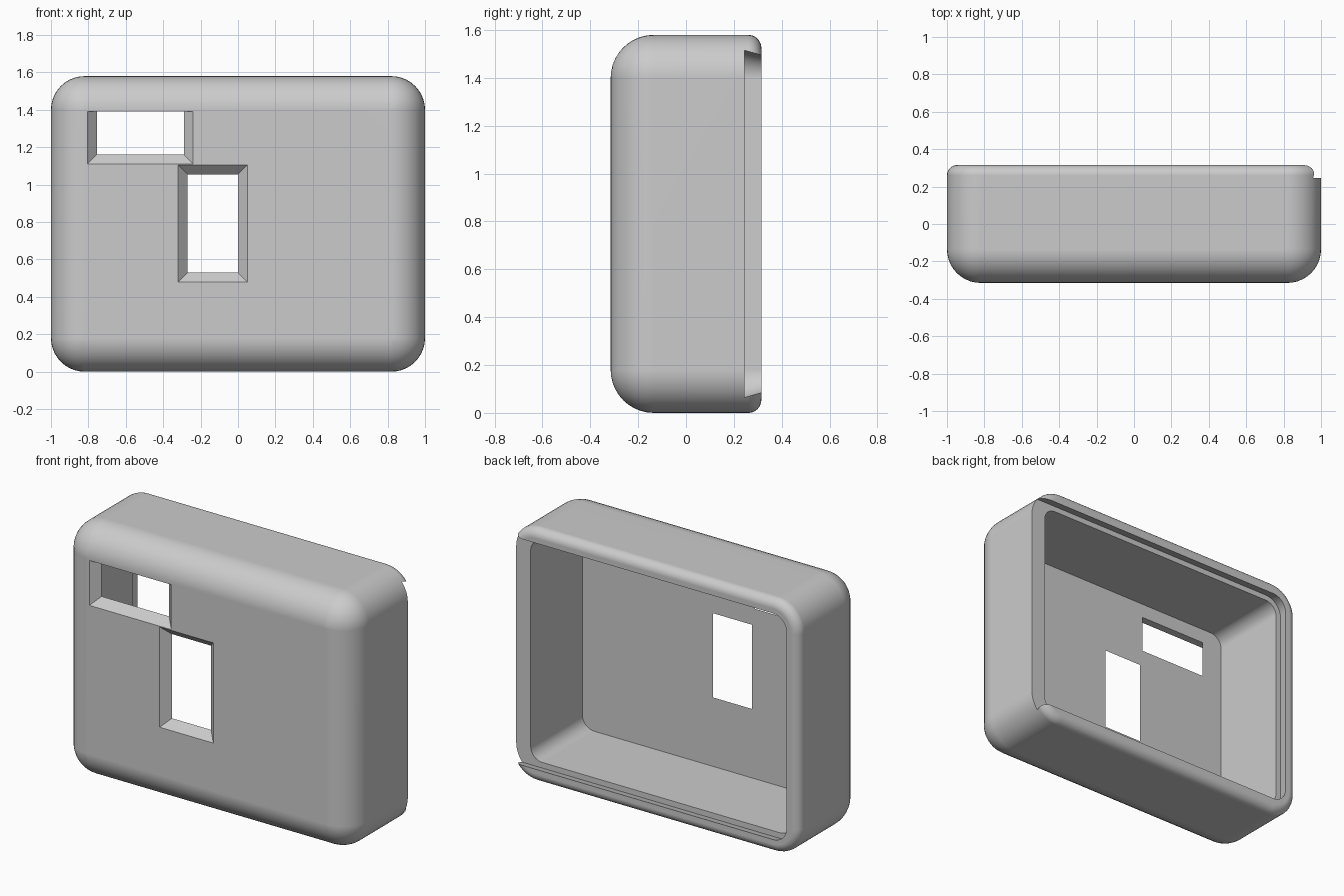
import bpy, bmesh, math

cube = bpy.data.objects.get("Cube")
if cube:
    bpy.data.objects.remove(cube, do_unlink=True)

HEIGHT, DEPTH = 1.58, 0.315      # full height, half depth
R, BACK_R = 0.18, 0.055          # front and corner radius, back edge radius
STEPS = 10

grey = bpy.data.materials.new("light_grey_plastic")
grey.use_nodes = True
grey.diffuse_color = (0.6, 0.6, 0.6, 1)
grey.node_tree.nodes["Principled BSDF"].inputs["Base Color"].default_value = (0.6, 0.6, 0.6, 1)


def ring(x0, x1, z0, z1, r, y):
    """Rounded rectangle outline in the plane at depth y."""
    if r <= 0:
        return [(x1, y, z1), (x0, y, z1), (x0, y, z0), (x1, y, z0)]
    pts = []
    corners = [(x1 - r, z1 - r), (x0 + r, z1 - r), (x0 + r, z0 + r), (x1 - r, z0 + r)]
    for quarter, (cx, cz) in enumerate(corners):
        for i in range(STEPS + 1):
            a = math.pi / 2 * (quarter + i / STEPS)
            pts.append((cx + r * math.cos(a), y, cz + r * math.sin(a)))
    return pts


def loft(name, rings):
    """Closed solid through a stack of outlines."""
    bm = bmesh.new()
    loops = [[bm.verts.new(p) for p in pts] for pts in rings]
    n = len(loops[0])
    for a, b in zip(loops, loops[1:]):
        for i in range(n):
            j = (i + 1) % n
            bm.faces.new((a[i], a[j], b[j], b[i]))
    bm.faces.new(loops[0])
    bm.faces.new(loops[-1])
    bmesh.ops.remove_doubles(bm, verts=bm.verts, dist=0.0005)
    bmesh.ops.recalc_face_normals(bm, faces=bm.faces)
    mesh = bpy.data.meshes.new(name)
    bm.to_mesh(mesh)
    bm.free()
    mesh.materials.append(grey)
    obj = bpy.data.objects.new(name, mesh)
    bpy.context.collection.objects.link(obj)
    return obj


def shell_ring(inset, y):
    return ring(-1 + inset, 1 - inset, inset, HEIGHT - inset, max(R - inset, 0.0004), y)


# Rounded outer body: large front fillet, small back fillet
rings = []
for i in range(STEPS + 1):
    a = math.pi / 2 * i / STEPS
    rings.append(shell_ring(R * (1 - math.sin(a)), -DEPTH + R * (1 - math.cos(a))))
for i in range(STEPS + 1):
    a = math.pi / 2 * i / STEPS
    rings.append(shell_ring(BACK_R * (1 - math.cos(a)), DEPTH - BACK_R * (1 - math.sin(a))))
case = loft("case_shell", rings)

# Inner cavity, open at the back
cavity = loft("cavity_cutter", [
    ring(-0.9, 0.9, 0.1, HEIGHT - 0.1, 0.08, y) for y in (-0.265, 0.3)])


# Dovetail slot for a sliding cover, open on the +x side
def slot_ring(margin, y):
    return ring(-1 + margin, 1.5, margin, HEIGHT - margin, R - margin, y)


slot = loft("slot_cutter", [slot_ring(0.065, 0.245), slot_ring(0.105, 0.385)])


# Front windows with bevelled sides
def window(name, x0, x1, z0, z1, top_slope):
    return loft(name, [
        ring(x0 + d, x1 - d, z0 + d, z1 - d * top_slope, 0, -DEPTH + d)
        for d in (-0.05, 0.07)])


upper = window("upper_window_cutter", -0.805, -0.24, 1.11, 1.39, 0)
lower = window("lower_window_cutter", -0.32, 0.05, 0.48, 1.105, 1)

# Cut everything out of the body
bpy.context.view_layer.objects.active = case
for cutter in (cavity, slot, upper, lower):
    cutter.hide_render = True
    mod = case.modifiers.new(cutter.name, "BOOLEAN")
    mod.operation = "DIFFERENCE"
    mod.solver = "EXACT"
    mod.object = cutter
    bpy.ops.object.modifier_apply(modifier=mod.name)
    bpy.data.objects.remove(cutter, do_unlink=True)

# Smooth fillets, crisp cut edges
bpy.ops.object.select_all(action="DESELECT")
case.select_set(True)
bpy.ops.object.shade_smooth_by_angle(angle=math.radians(25))
weighted = case.modifiers.new("weighted_normals", "WEIGHTED_NORMAL")
weighted.keep_sharp = True
